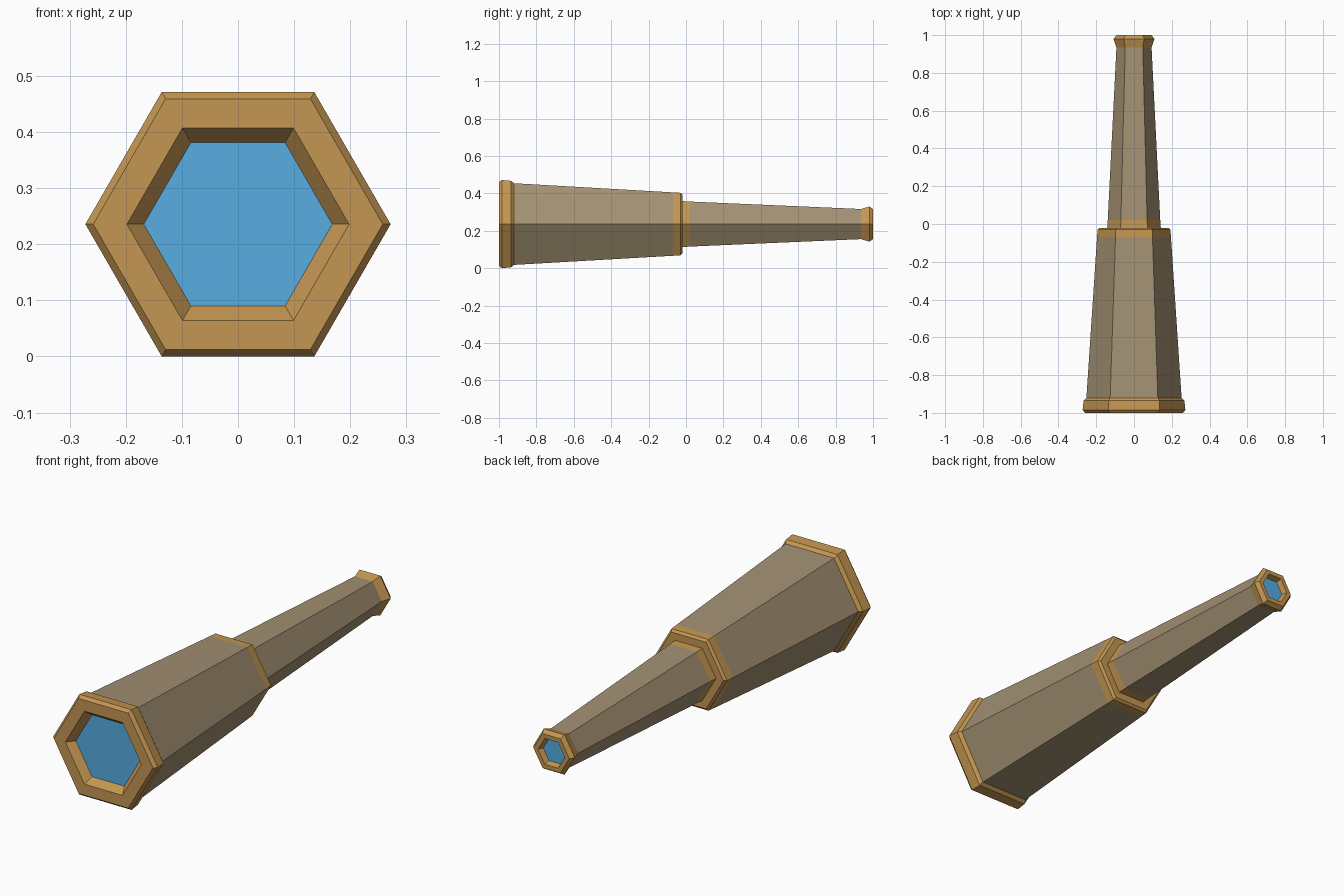
import bpy, bmesh, math

if "Cube" in bpy.data.objects:
    bpy.data.objects.remove(bpy.data.objects["Cube"])

SIDES = 6
CENTRE_Z = 0.2356


def srgb(r, g, b):
    def lin(c):
        c /= 255
        return c / 12.92 if c <= 0.04045 else ((c + 0.055) / 1.055) ** 2.4
    return (lin(r), lin(g), lin(b), 1)


def material(name, colour):
    m = bpy.data.materials.new(name)
    m.diffuse_color = colour
    m.use_nodes = True
    m.node_tree.nodes["Principled BSDF"].inputs["Base Color"].default_value = m.diffuse_color
    return m


brass = material("brass", srgb(196, 150, 82))
leather = material("brown_leather", srgb(163, 145, 115))
glass = material("blue_glass", srgb(87, 174, 226))


def finish(name, bm, mat):
    mesh = bpy.data.meshes.new(name)
    bm.to_mesh(mesh)
    bm.free()
    mesh.materials.append(mat)
    obj = bpy.data.objects.new(name, mesh)
    obj.location.z = CENTRE_Z
    bpy.context.collection.objects.link(obj)


def ring(bm, y, r):
    step = math.tau / SIDES
    return [bm.verts.new((r * math.cos(i * step), y, r * math.sin(i * step)))
            for i in range(SIDES)]


def lathe(name, profile, mat):
    """Hexagonal shell through (y, radius) stations, outside facing out."""
    bm = bmesh.new()
    rings = [ring(bm, y, r) for y, r in profile]
    for a, b in zip(rings, rings[1:]):
        for i in range(SIDES):
            j = (i + 1) % SIDES
            bm.faces.new((a[i], b[i], b[j], a[j]))
    finish(name, bm, mat)


def lens(name, y, r, faces_back):
    bm = bmesh.new()
    pts = ring(bm, y, r)
    bm.faces.new(pts[::-1] if faces_back else pts)
    finish(name, bm, glass)


# Wide front rim with its recessed, bevelled opening
lathe("front_rim", [(-0.965, 0.168), (-1.0, 0.198), (-1.0, 0.258), (-0.985, 0.272),
                    (-0.935, 0.267), (-0.92, 0.252)], brass)
lens("front_lens", -0.965, 0.168, False)

# Wide barrel
lathe("main_barrel", [(-0.92, 0.252), (-0.07, 0.1957)], leather)

# Stepped collar joining the two tubes
lathe("middle_collar", [(-0.07, 0.1957), (-0.03, 0.193), (-0.02, 0.181),
                        (-0.02, 0.142), (0.02, 0.139)], brass)

# Narrow sliding tube
lathe("narrow_tube", [(0.02, 0.139), (0.935, 0.093)], leather)

# Eyepiece rim and its small recessed lens
lathe("eyepiece_rim", [(0.935, 0.093), (0.98, 0.108), (1.0, 0.093),
                       (1.0, 0.070), (0.975, 0.060)], brass)
lens("eyepiece_lens", 0.975, 0.060, True)
